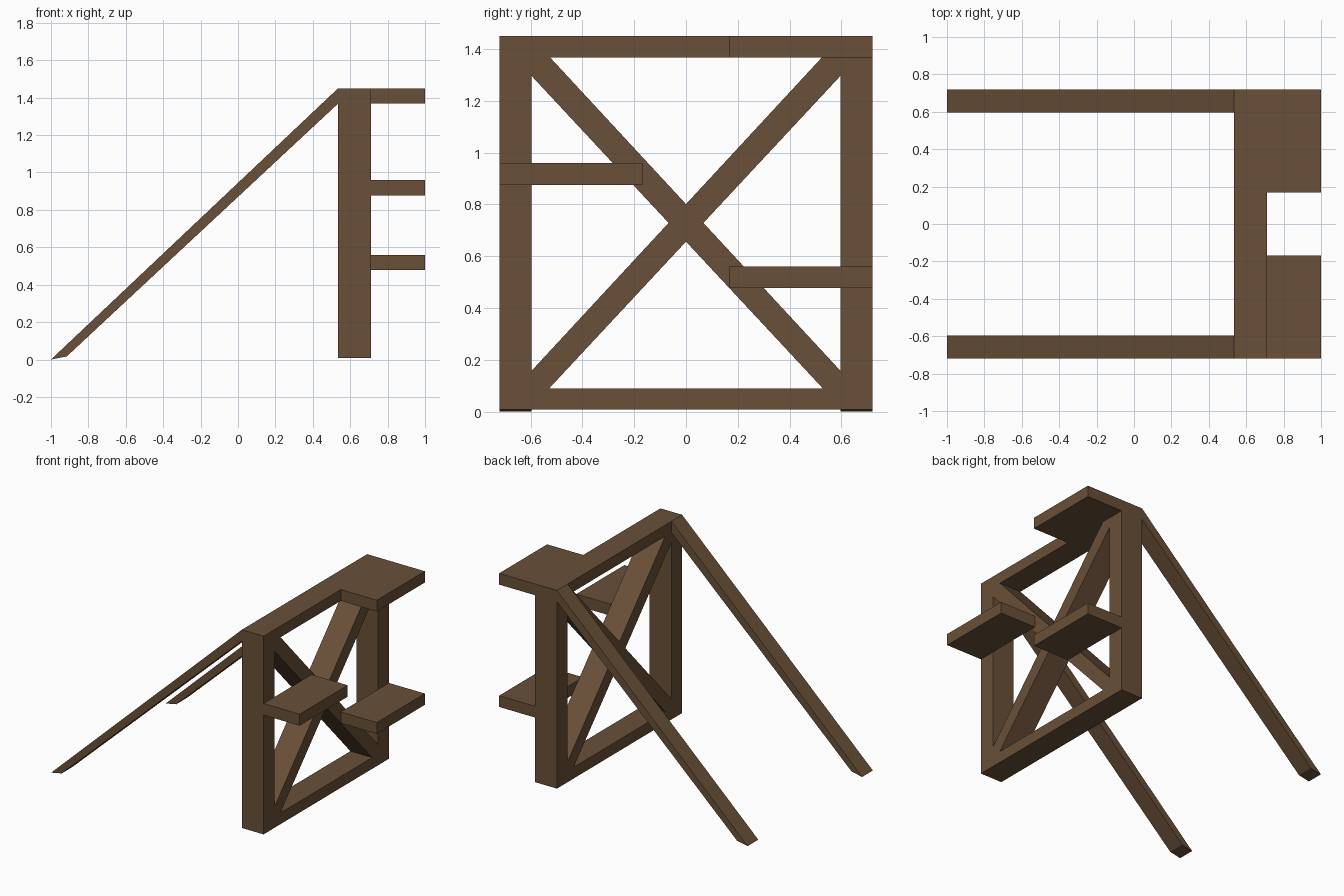
import bpy, bmesh
from mathutils import Vector

if "Cube" in bpy.data.objects:
    bpy.data.objects.remove(bpy.data.objects["Cube"])

wood = bpy.data.materials.new("brown_wood")
wood.diffuse_color = (0.141, 0.079, 0.039, 1)
wood.use_nodes = True
wood.node_tree.nodes["Principled BSDF"].inputs["Base Color"].default_value = wood.diffuse_color


def prism(name, profile, offset, depth):
    """Extrude a closed 3D outline by depth along its offset direction."""
    bm = bmesh.new()
    face = bm.faces.new([bm.verts.new(p) for p in profile])
    ext = bmesh.ops.extrude_face_region(bm, geom=[face])
    verts = [g for g in ext["geom"] if isinstance(g, bmesh.types.BMVert)]
    bmesh.ops.translate(bm, verts=verts, vec=Vector(offset) * depth)
    bmesh.ops.recalc_face_normals(bm, faces=bm.faces)
    mesh = bpy.data.meshes.new(name)
    bm.to_mesh(mesh)
    bm.free()
    mesh.materials.append(wood)
    obj = bpy.data.objects.new(name, mesh)
    bpy.context.collection.objects.link(obj)
    return obj


def box(name, x0, x1, y0, y1, z0, z1):
    outline = [(x0, y0, z0), (x0, y1, z0), (x0, y1, z1), (x0, y0, z1)]
    return prism(name, outline, (1, 0, 0), x1 - x0)


X0, X1 = 0.535, 0.71        # frame depth
IN, OUT = 0.597, 0.72       # post inner and outer sides
Z0, Z1, T = 0.008, 1.45, 0.082   # frame bottom, top, beam thickness
lo, hi = Z0 + T, Z1 - T     # frame opening

# Horizontal beams between the posts
box("bottom_beam", X0, X1, -IN, IN, Z0, lo)
box("top_beam", X0, X1, -IN, IN, hi, Z1)

for side, s in (("front", -1), ("back", 1)):
    # Upright posts
    box(side + "_post", X0, X1, min(s * IN, s * OUT), max(s * IN, s * OUT), Z0, Z1)
    # Slanted support legs
    leg = [(-1, 0.0), (-0.915, 0.017), (X0, hi), (X0, Z1)]
    prism(side + "_leg", [(x, s * IN, z) for x, z in leg], (0, s, 0), OUT - IN)
    # Diagonal braces fitted into the corners of the opening
    brace = [(-IN, lo), (-0.528, lo), (IN, 1.297), (IN, hi), (0.525, hi), (-IN, 0.157)]
    prism(side + "_brace", [(X0, s * y, z) for y, z in brace], (1, 0, 0), X1 - X0)

# Shelves
box("top_shelf", X1, 1, 0.168, OUT, hi, Z1)
box("middle_shelf", X1, 1, -OUT, -0.168, 0.876, 0.96)
box("lower_shelf", X1, 1, 0.168, OUT, 0.478, 0.56)
